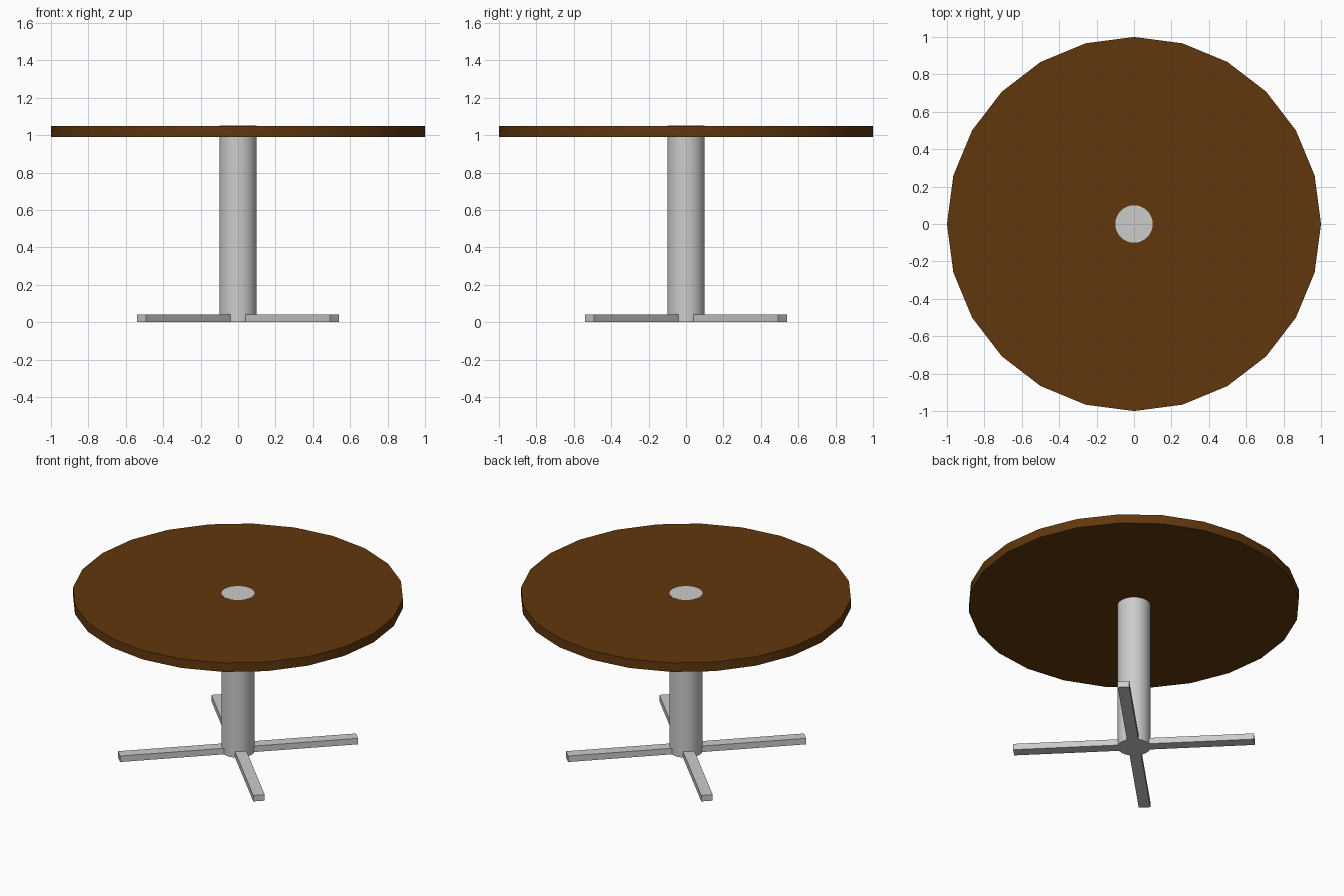
import bpy
from math import radians, cos, sin

if "Cube" in bpy.data.objects:
    bpy.data.objects.remove(bpy.data.objects["Cube"])

TOP_Z = 1.05


def cylinder(name, radius, z0, z1, sides):
    bpy.ops.mesh.primitive_cylinder_add(vertices=sides, radius=radius, depth=z1 - z0,
                                        location=(0, 0, (z0 + z1) / 2))
    obj = bpy.context.object
    obj.name = name
    bpy.ops.object.shade_smooth_by_angle(angle=radians(30))
    return obj


# Round wooden top
wood = bpy.data.materials.new("wood")
wood.diffuse_color = (0.12, 0.038, 0.004, 1)
wood.use_nodes = True
wood.node_tree.nodes["Principled BSDF"].inputs["Base Color"].default_value = wood.diffuse_color
tabletop = cylinder("tabletop", 1.0, 0.99, TOP_Z, 24)
tabletop.data.materials.append(wood)

# Central column, its cap just showing through the top
cylinder("column", 0.1, 0.0, TOP_Z + 0.001, 48)

# Four flat feet on the diagonals, starting inside the column
inner, outer, width, height = 0.05, 0.73, 0.07, 0.04
for i in range(4):
    a = radians(45 + 90 * i)
    mid = (inner + outer) / 2
    bpy.ops.mesh.primitive_cube_add(size=1, location=(mid * cos(a), mid * sin(a), height / 2),
                                    rotation=(0, 0, a))
    foot = bpy.context.object
    foot.name = f"foot_{i + 1}"
    foot.scale = (outer - inner, width, height)
